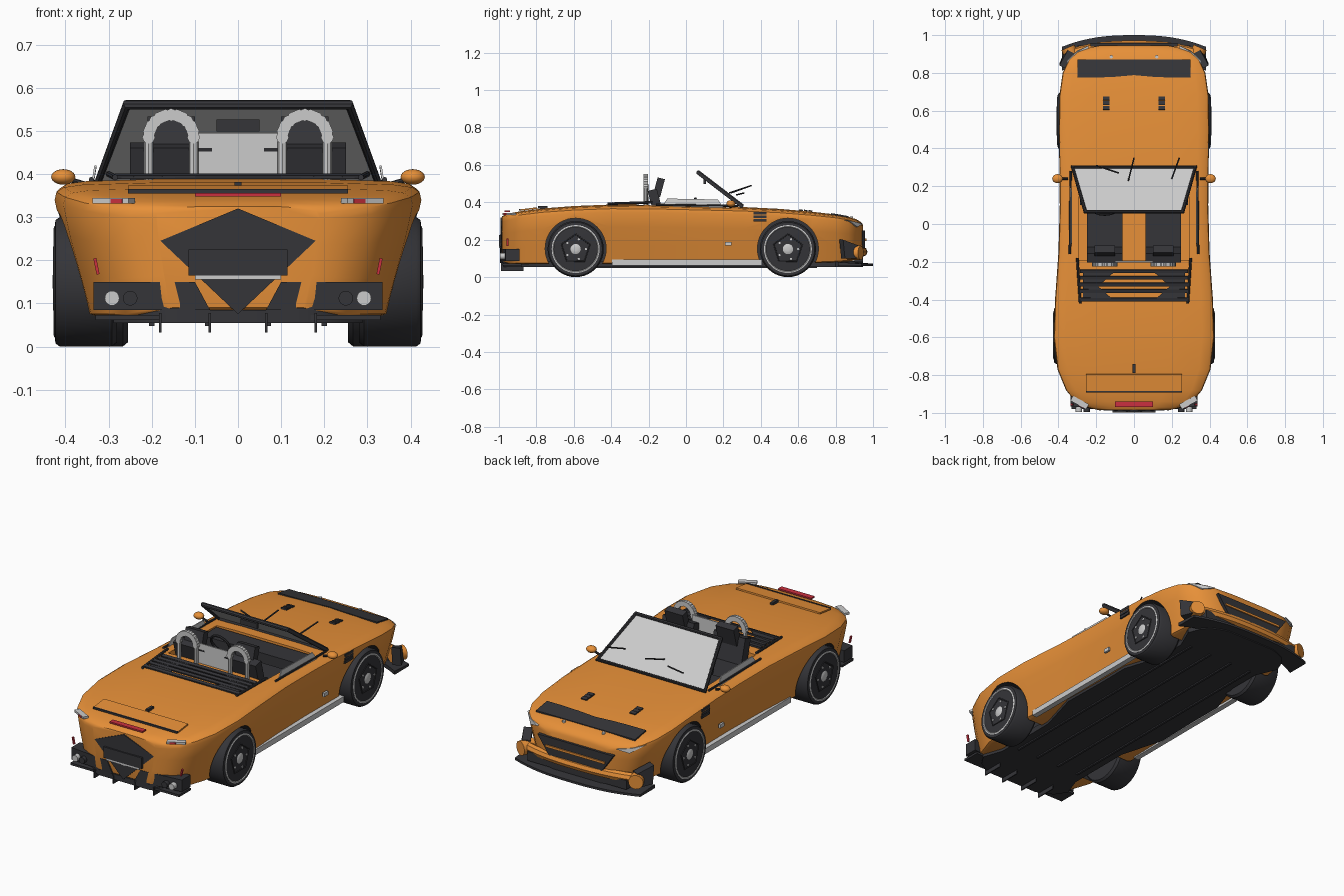
import bpy, bmesh
from math import pi, sin, cos, radians
from mathutils import Vector

if "Cube" in bpy.data.objects:
    bpy.data.objects.remove(bpy.data.objects["Cube"])

def material(name, rgb):
    m = bpy.data.materials.new(name)
    m.diffuse_color = (*rgb, 1)
    m.use_nodes = True
    m.node_tree.nodes["Principled BSDF"].inputs["Base Color"].default_value = m.diffuse_color
    return m

ORANGE = material("orange_paint", (0.80, 0.28, 0.04))
DARK = material("dark_trim", (0.035, 0.035, 0.04))
SILVER = material("silver", (0.72, 0.73, 0.74))
RED = material("red_lens", (0.6, 0.03, 0.05))

def finish(o, mat, smooth=True):
    if mat:
        o.data.materials.append(mat)
    bpy.ops.object.select_all(action='DESELECT')
    bpy.context.view_layer.objects.active = o
    o.select_set(True)
    if smooth:
        bpy.ops.object.shade_smooth_by_angle(angle=radians(35))
    return o

def mesh(name, verts, faces, mat, smooth=True):
    me = bpy.data.meshes.new(name)
    me.from_pydata([tuple(v) for v in verts], [], faces)
    bm = bmesh.new()
    bm.from_mesh(me)
    bmesh.ops.recalc_face_normals(bm, faces=bm.faces)
    bm.to_mesh(me)
    bm.free()
    o = bpy.data.objects.new(name, me)
    bpy.context.collection.objects.link(o)
    return finish(o, mat, smooth)

def box(name, loc, size, mat, rot=(0, 0, 0)):
    bpy.ops.mesh.primitive_cube_add(size=1, location=loc, rotation=rot)
    o = bpy.context.object
    o.name, o.scale = name, size
    return finish(o, mat, False)

def cyl(name, loc, r, depth, mat, rot=(0, 0, 0), n=24):
    bpy.ops.mesh.primitive_cylinder_add(vertices=n, radius=r, depth=depth, location=loc, rotation=rot)
    o = bpy.context.object
    o.name = name
    return finish(o, mat)

def tube(name, pts, r, mat, closed=False):
    c = bpy.data.curves.new(name, 'CURVE')
    c.dimensions, c.bevel_depth, c.bevel_resolution, c.use_fill_caps = '3D', r, 2, True
    s = c.splines.new('POLY')
    s.points.add(len(pts) - 1)
    for p, q in zip(s.points, pts):
        p.co = (*q, 1)
    s.use_cyclic_u = closed
    o = bpy.data.objects.new(name, c)
    bpy.context.collection.objects.link(o)
    bpy.ops.object.select_all(action='DESELECT')
    bpy.context.view_layer.objects.active = o
    o.select_set(True)
    bpy.ops.object.convert(target='MESH')
    return finish(bpy.context.object, mat)

def loft(name, rings, mat):
    n = len(rings[0])
    verts = [p for r in rings for p in r]
    faces = [(i*n+j, i*n+(j+1) % n, (i+1)*n+(j+1) % n, (i+1)*n+j)
             for i in range(len(rings)-1) for j in range(n)]
    faces += [tuple(range(n)), tuple(range(len(verts)-n, len(verts)))]
    return mesh(name, verts, faces, mat)

def slab(name, outline, depth, mat):
    """Flat 3D outline extruded along a vector."""
    d = Vector(depth)
    return loft(name, [[Vector(p) for p in outline], [Vector(p) + d for p in outline]], mat)

def lathe(name, profile, loc, side, mat, n=40):
    """Spin (radius, x) profile about the x axis."""
    rings = [[(loc[0] + side*x, loc[1] + r*cos(2*pi*k/n), loc[2] + r*sin(2*pi*k/n))
              for k in range(n)] for r, x in profile]
    return loft(name, rings, mat)

# body stations: y, half width, floor height, top height
ST = [(-.985, .19, .09, .325), (-.97, .25, .08, .333), (-.94, .31, .07, .342), (-.88, .36, .07, .353),
      (-.77, .405, .07, .367), (-.6, .425, .07, .38), (-.4, .418, .07, .388), (-.15, .4, .07, .386),
      (.1, .393, .07, .38), (.3, .395, .07, .375), (.5, .398, .07, .365), (.68, .395, .075, .349),
      (.8, .378, .08, .335), (.87, .345, .085, .322), (.91, .30, .09, .31), (.935, .23, .1, .295), (.945, .18, .11, .28)]

def top(y):
    for a, b in zip(ST, ST[1:]):
        if a[0] <= y <= b[0]:
            return a[3] + (b[3]-a[3])*(y-a[0])/(b[0]-a[0])
    return ST[-1][3]

def section(y, w, zb, zt):
    h = zt - zb
    half = [(.8*w, zb), (.84*w, zb+.02*h), (.90*w, zb+.32*h), (.96*w, zb+.62*h), (1.0*w, zb+.87*h),
            (.99*w, zb+.93*h), (.95*w, zt-.011), (.85*w, zt-.005), (.45*w, zt)]
    return [(x, y, z) for x, z in half] + [(-x, y, z) for x, z in reversed(half)]

# body shell with wheel arches and cockpit cut out
body = loft("body_shell", [section(*s) for s in ST], ORANGE)
WHEELS = [(-.59, .28, .425), (.545, .255, .405)]
cutters = [box("cockpit_cutter", (0, .02, .42), (.58, .42, .32), ORANGE)]
for y, x0, x1 in WHEELS:
    for s in (-1, 1):
        cutters.append(cyl("arch_cutter", (s*.44, y, .152), .163, .4, DARK, (0, pi/2, 0), 48))
for c in cutters:
    m = body.modifiers.new("cut", 'BOOLEAN')
    m.operation, m.object, m.solver, m.material_mode = 'DIFFERENCE', c, 'EXACT', 'TRANSFER'
    bpy.context.view_layer.objects.active = body
    bpy.ops.object.modifier_apply(modifier=m.name)
    bpy.data.objects.remove(c)
finish(body, None)

# underside
loft("undertray", [[(-.8*w, y, .055), (.8*w, y, .055), (.8*w, y, .085), (-.8*w, y, .085)]
                   if abs(y + .59) > .2 and abs(y - .545) > .2 else
                   [(-.25, y, .055), (.25, y, .055), (.25, y, .085), (-.25, y, .085)]
                   for y, w, zb, zt in ST], DARK)
for x in (-.2, -.07, .07, .2):
    box("floor_rail", (x, 0, .053), (.012, 1.4, .01), DARK)
for x in (-.18, -.065, .065, .18):
    box("diffuser_fin", (x, -.93, .055), (.006, .12, .045), DARK)
box("diffuser", (0, -.93, .067), (.66, .1, .012), DARK)

# wheels
for y, x0, x1 in WHEELS:
    for s in (-1, 1):
        c = (0, y, .15)
        lathe("tire", [(.11, x0), (.14, x0), (.15, x0+.012), (.15, x1-.012), (.143, x1-.002), (.127, x1)], c, s, DARK)
        lathe("rim_lip", [(.128, x1-.02), (.128, x1+.001), (.121, x1+.003), (.104, x1-.012), (.104, x1-.03)], c, s, SILVER)
        lathe("rim_disc", [(.105, x1-.03), (.105, x1-.01), (.09, x1-.003), (.045, x1-.01), (.03, x1-.01)], c, s, ORANGE)
        tube("rim_ring", [(s*x1, y + .08*cos(2*pi*k/5 + .3), .15 + .08*sin(2*pi*k/5 + .3)) for k in range(5)],
             .004, DARK, True)
        lathe("hub", [(.035, x1-.02), (.035, x1-.004), (.02, x1+.004), (.008, x1+.005)], c, s, SILVER, 20)
        for k in range(5):
            a = 2*pi*k/5
            cyl("wheel_bolt", (s*(x1-.003), y + .055*cos(a), .15 + .055*sin(a)), .006, .012, SILVER, (0, pi/2, 0), 8)

# windscreen
corners = [(-.325, .30, .38), (-.258, .065, .56), (.258, .065, .56), (.325, .30, .38)]
mesh("windscreen_glass", corners, [(0, 1, 2, 3)], SILVER)
tube("windscreen_frame", corners, .012, DARK, True)
box("inner_mirror", (0, .1, .512), (.1, .015, .028), DARK)
for x, y0, x2, y2 in [(-.2, .31, -.08, .27), (-.03, .23, 0, .35), (.2, .24, .24, .35)]:
    tube("wiper", [(x, y0, .45), (x2, y2, .44 if y2 < .3 else .49)], .004, DARK)

# cockpit
box("dashboard", (0, .16, .335), (.57, .12, .07), DARK)
tube("steering_wheel", [(-.155 + .055*cos(t*pi/10), .07 - .02*sin(t*pi/10), .37 + .05*sin(t*pi/10))
                        for t in range(20)], .007, DARK, True)
box("wind_deflector", (0, -.2, .44), (.2, .006, .11), SILVER)
for s in (-1, 1):
    x = s*.155
    box("seat_cushion", (x, -.04, .3), (.19, .2, .08), DARK)
    box("seat_back", (x, -.155, .37), (.19, .05, .2), DARK, (radians(15), 0, 0))
    box("headrest", (x, -.145, .48), (.11, .04, .1), DARK, (radians(-15), 0, 0))
    arch = [(x + .052*cos(a*pi/12), -.215, .485 + .052*sin(a*pi/12)) for a in range(13)]
    tube("roll_hoop", [(x+.052, -.215, .37)] + arch + [(x-.052, -.215, .37)], .011, SILVER)
    for p in arch:
        cyl("hoop_rib", p, .015, .022, SILVER, (pi/2, 0, 0), 8)
    # lowered door glass, side rails and mirrors
    slab("door_glass", [(s*.335, -.13, .375), (s*.335, .2, .372), (s*.328, .17, .415), (s*.328, -.1, .42)],
         (s*.005, 0, 0), SILVER)
    tube("door_rail", [(s*.34, -.16, .387), (s*.335, .28, .38)], .006, DARK)
    tube("deck_rail", [(s*.3, -.18, .40), (s*.285, -.42, .392)], .007, DARK)
    tube("mirror_arm", [(s*.35, .24, .375), (s*.4, .24, .39)], .006, DARK)
    bpy.ops.mesh.primitive_uv_sphere_add(segments=20, ring_count=12, location=(s*.405, .24, .393))
    o = bpy.context.object
    o.name, o.scale = "door_mirror", (.028, .024, .018)
    finish(o, ORANGE)

# louvred rear deck
for y in (-.25, -.285, -.32, -.355, -.4):
    box("deck_louvre", (0, y, .395), (.57, .018, .008), DARK, (radians(15), 0, 0))
for s in (-1, 1):
    slab("deck_panel", [(s*.1, -.25, .392), (s*.27, -.25, .389), (s*.27, -.41, .389), (s*.1, -.41, .392), (s*.19, -.33, .392)],
         (0, 0, .004), DARK)

# tail
mesh("tail_diamond", [(0, -.992, .32), (.18, -.985, .245), (0, -.995, .075), (-.18, -.985, .245),
                      (0, -.95, .32), (.18, -.95, .245), (0, -.95, .075), (-.18, -.95, .245)],
     [(0, 1, 2), (0, 2, 3), (4, 6, 5), (4, 7, 6)] + [(i, (i+1) % 4, (i+1) % 4+4, i+4) for i in range(4)], DARK)
box("plate_recess", (0, -.993, .195), (.23, .012, .06), DARK)
box("plate_strip", (0, -.995, .16), (.2, .008, .01), SILVER)
box("brake_light", (0, -.955, .352), (.2, .03, .008), RED)
box("deck_spoiler", (0, -.84, .364), (.51, .09, .008), ORANGE, (radians(7), 0, 0))
box("spoiler_edge", (0, -.888, .36), (.51, .008, .01), DARK)
box("deck_fin", (0, -.765, .374), (.016, .05, .014), DARK)
for s in (-1, 1):
    slab("rear_bumper", [(s*.065, -.992, .085), (s*.335, -.965, .085), (s*.335, -.965, .15), (s*.1, -.99, .15)],
         (0, .075, 0), DARK)
    for x in (.25, .292):
        cyl("tailpipe", (s*x, -.965, .112), .017, .06, SILVER if x > .27 else DARK, (pi/2, 0, 0), 20)
    box("tail_light", (s*.288, -.945, .338), (.095, .03, .012), SILVER, (0, 0, s*.5))
    box("tail_light_lens", (s*.275, -.955, .337), (.03, .03, .01), RED, (0, 0, s*.5))
    box("reflector", (s*.328, -.955, .186), (.007, .012, .038), RED, (0, s*.2, 0))
    # flanks
    box("side_sill", (s*.345, .005, .078), (.03, .8, .03), SILVER)
    for k in range(3):
        box("side_vent", (s*.388, .395, .305 + .018*k), (.02, .07, .014), DARK)
    box("side_marker", (s*.372, .225, .178), (.012, .035, .02), SILVER)
    # bonnet vents and lamps
    for k in range(3):
        box("bonnet_vent", (s*.147, .615 + .025*k, top(.615 + .025*k) + .002), (.035, .02, .01), DARK, (radians(-12), 0, 0))
    cyl("bonnet_pin", (s*.12, .885, top(.885) + .002), .009, .01, SILVER, n=12)
    slab("headlight", [(s*.24, .945, .285), (s*.31, .907, .295), (s*.355, .865, .305), (s*.3, .918, .268)],
         (0, -.03, 0), SILVER)
    slab("corner_vent", [(s*.36, .93, .1), (s*.395, .85, .1), (s*.395, .84, .2), (s*.35, .92, .17)],
         (-s*.04, -.02, 0), DARK)
    cyl("bumper_pod", (s*.335, .9, .13), .038, .075, ORANGE, (pi/2, 0, -s*.4), 20)

# nose: bonnet band, grille, bumper bar, splitter
xs = [-.3, -.2, -.1, 0, .1, .2, .3]
band = lambda x: .775 + .35*abs(abs(x) - .15) * (.25 if abs(x) < .15 else .0)
loft("bonnet_band", [[(x, band(x), top(band(x)) - .004), (x, .87, top(.87) - .004),
                      (x, .87, top(.87) + .004), (x, band(x), top(band(x)) + .004)] for x in xs], DARK)
slab("grille", [(-.16, .94, .15), (.16, .94, .15), (.23, .94, .25), (-.23, .94, .25)], (0, .018, 0), DARK)
box("grille_bar", (0, .96, .2), (.36, .008, .012), ORANGE)
slab("lower_intake", [(-.3, .9, .08), (.3, .9, .08), (.3, .9, .13), (-.3, .9, .13)], (0, .045, 0), DARK)
arc = lambda x, y0, d: y0 - d*(abs(x)/.4)**2.5
nose_x = [(-.38 + .76*k/16) for k in range(17)]
tube("bumper_bar", [(x*.95, arc(x, .945, .06), .135) for x in nose_x], .026, ORANGE)
loft("front_splitter", [[(x, arc(x, 1.0, .07), .06), (x, arc(x, 1.0, .07), .072),
                         (x, arc(x, .9, .1), .08), (x, arc(x, .9, .1), .06)] for x in nose_x], DARK)
